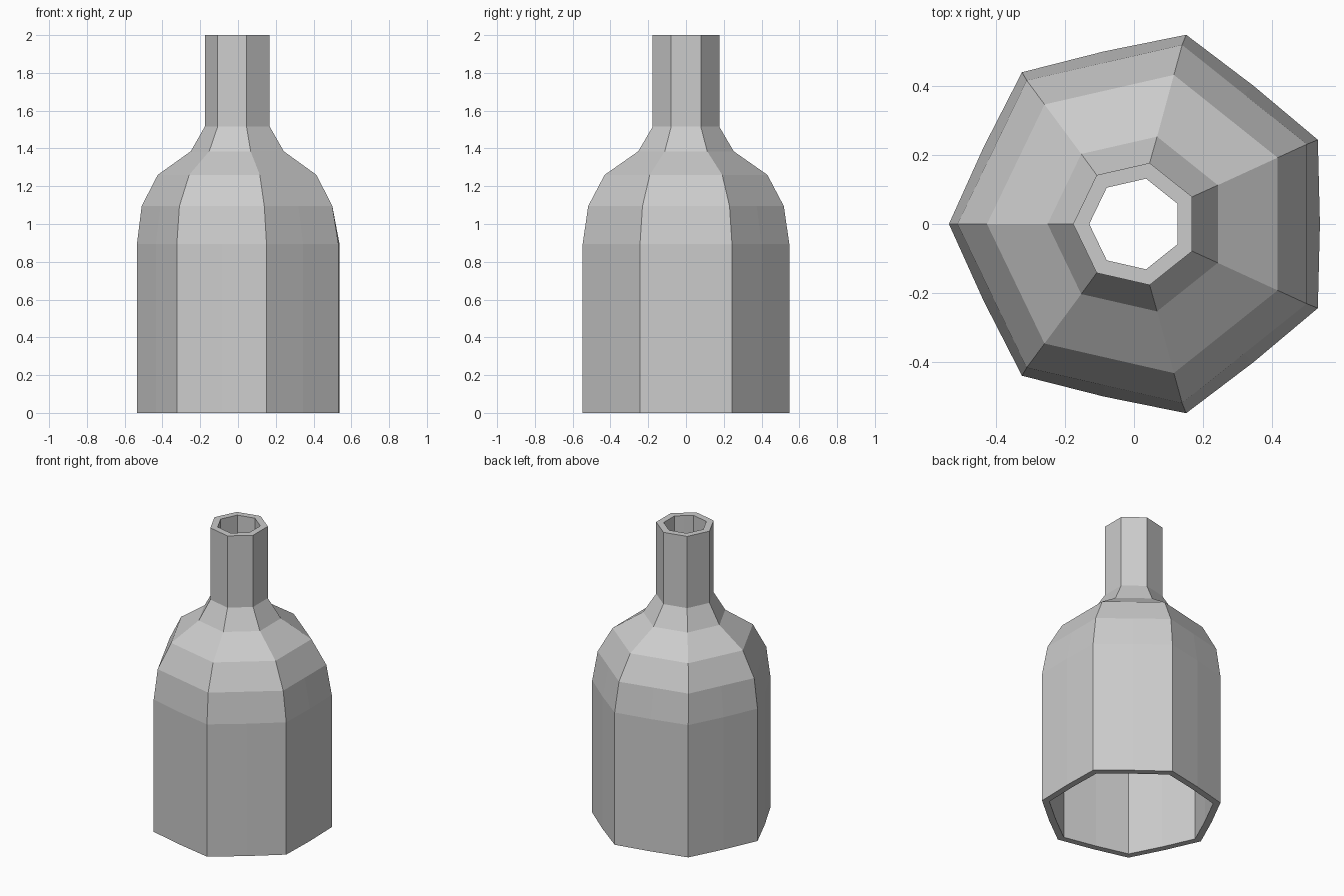
import bpy, bmesh
from math import cos, sin, pi

if "Cube" in bpy.data.objects:
    bpy.data.objects.remove(bpy.data.objects["Cube"])

SIDES = 7
# Profile: height, corner radius, x offset of the ring, outward bulge of side middles
PROFILE = [
    (0.0, 0.561, 0.026, 0.006),
    (0.895, 0.561, 0.026, 0.006),
    (1.095, 0.531, 0.021, 0.0),
    (1.26, 0.442, 0.017, 0.0),
    (1.385, 0.259, 0.009, 0.0),
    (1.515, 0.181, 0.005, 0.0),
    (2.0, 0.181, 0.005, 0.0),
]


def ring(bm, z, radius, cx, bulge):
    verts = []
    for i in range(2 * SIDES):
        a = pi + i * pi / SIDES
        r = radius if i % 2 == 0 else radius * cos(pi / SIDES) + bulge
        verts.append(bm.verts.new((cx + r * cos(a), r * sin(a), z)))
    return verts


# Outer skin of the bottle, open at both ends
bm = bmesh.new()
rings = [ring(bm, *p) for p in PROFILE]
n = 2 * SIDES
for low, high in zip(rings, rings[1:]):
    for i in range(n):
        j = (i + 1) % n
        bm.faces.new((low[i], low[j], high[j], high[i]))
mesh = bpy.data.meshes.new("bottle")
bm.to_mesh(mesh)
bm.free()
bottle = bpy.data.objects.new("bottle", mesh)
bpy.context.collection.objects.link(bottle)

# Wall thickness, grown inwards
wall = bottle.modifiers.new("wall", 'SOLIDIFY')
wall.thickness = 0.042
wall.offset = -1
wall.use_even_offset = True
